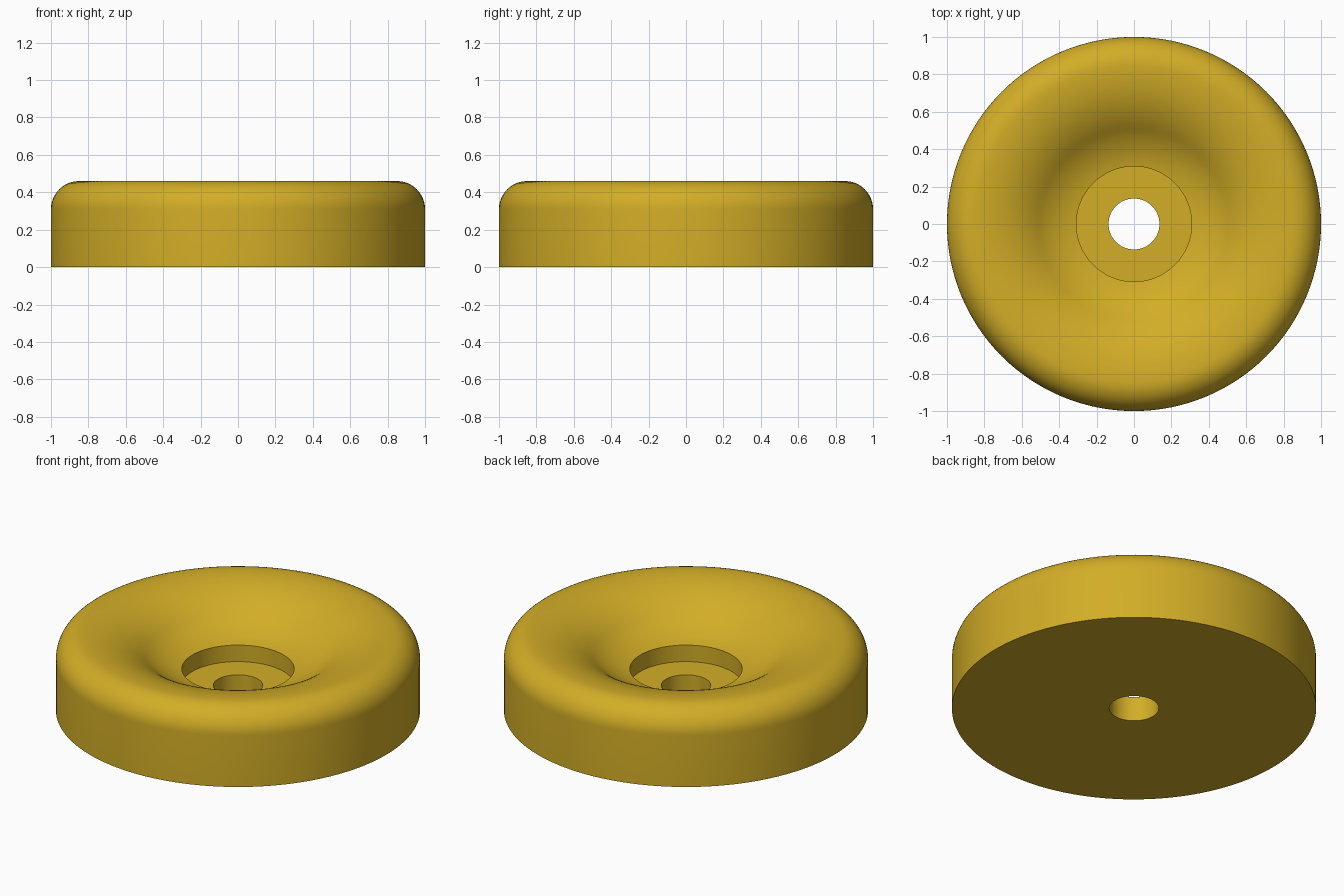
import bpy, bmesh, math

if "Cube" in bpy.data.objects:
    bpy.data.objects.remove(bpy.data.objects["Cube"])

SEGMENTS = 128


def arc(cx, cz, radius, start, end, steps):
    """Points on a circular arc in the radius/height plane, angles in degrees."""
    angles = [math.radians(start + (end - start) * i / steps) for i in range(steps + 1)]
    return [(cx + radius * math.cos(a), cz + radius * math.sin(a)) for a in angles]


gold = bpy.data.materials.new("gold")
gold.diffuse_color = (0.65, 0.42, 0.02, 1.0)
gold.use_nodes = True
gold.node_tree.nodes["Principled BSDF"].inputs["Base Color"].default_value = gold.diffuse_color

# Half section: through hole, counterbore, dished top, rounded rim, flat base
HOLE, BORE, FLOOR, TOP = 0.136, 0.308, 0.15, 0.46
CREST, RIM = 0.85, 0.15
SHOULDER, FOOT, STEEP = 0.55, 0.484, 38
s, c = math.sin(math.radians(STEEP)), math.cos(math.radians(STEEP))
turn_x = CREST - SHOULDER * s
turn_z = TOP - SHOULDER * (1 - c)
low_x = turn_x - FOOT * s
low_z = turn_z + FOOT * c
bore_angle = math.degrees(math.asin((BORE - low_x) / FOOT))

profile = [(HOLE, 0.0), (HOLE, FLOOR), (BORE, FLOOR)]
profile += arc(low_x, low_z, FOOT, -90 + bore_angle, -90 + STEEP, 10)         # concave foot
profile += arc(CREST, TOP - SHOULDER, SHOULDER, 90 + STEEP, 90, 14)[1:]       # convex shoulder
profile += arc(CREST, TOP - RIM, RIM, 90, 0, 12)[1:]                          # outer rounding
profile += [(1.0, 0.0)]

# Revolve the closed section around the z axis
bm = bmesh.new()
rings = []
for r, z in profile:
    rings.append([bm.verts.new((r * math.cos(2 * math.pi * i / SEGMENTS),
                                r * math.sin(2 * math.pi * i / SEGMENTS), z))
                  for i in range(SEGMENTS)])
for a, b in zip(rings, rings[1:] + rings[:1]):
    for i in range(SEGMENTS):
        j = (i + 1) % SEGMENTS
        bm.faces.new((a[i], a[j], b[j], b[i]))
bmesh.ops.recalc_face_normals(bm, faces=bm.faces)

mesh = bpy.data.meshes.new("dished_disc")
bm.to_mesh(mesh)
bm.free()
mesh.materials.append(gold)
disc = bpy.data.objects.new("dished_disc", mesh)
bpy.context.collection.objects.link(disc)

# Smooth curves, sharp bore and base edges
bpy.context.view_layer.objects.active = disc
disc.select_set(True)
bpy.ops.object.shade_smooth_by_angle(angle=math.radians(35))
